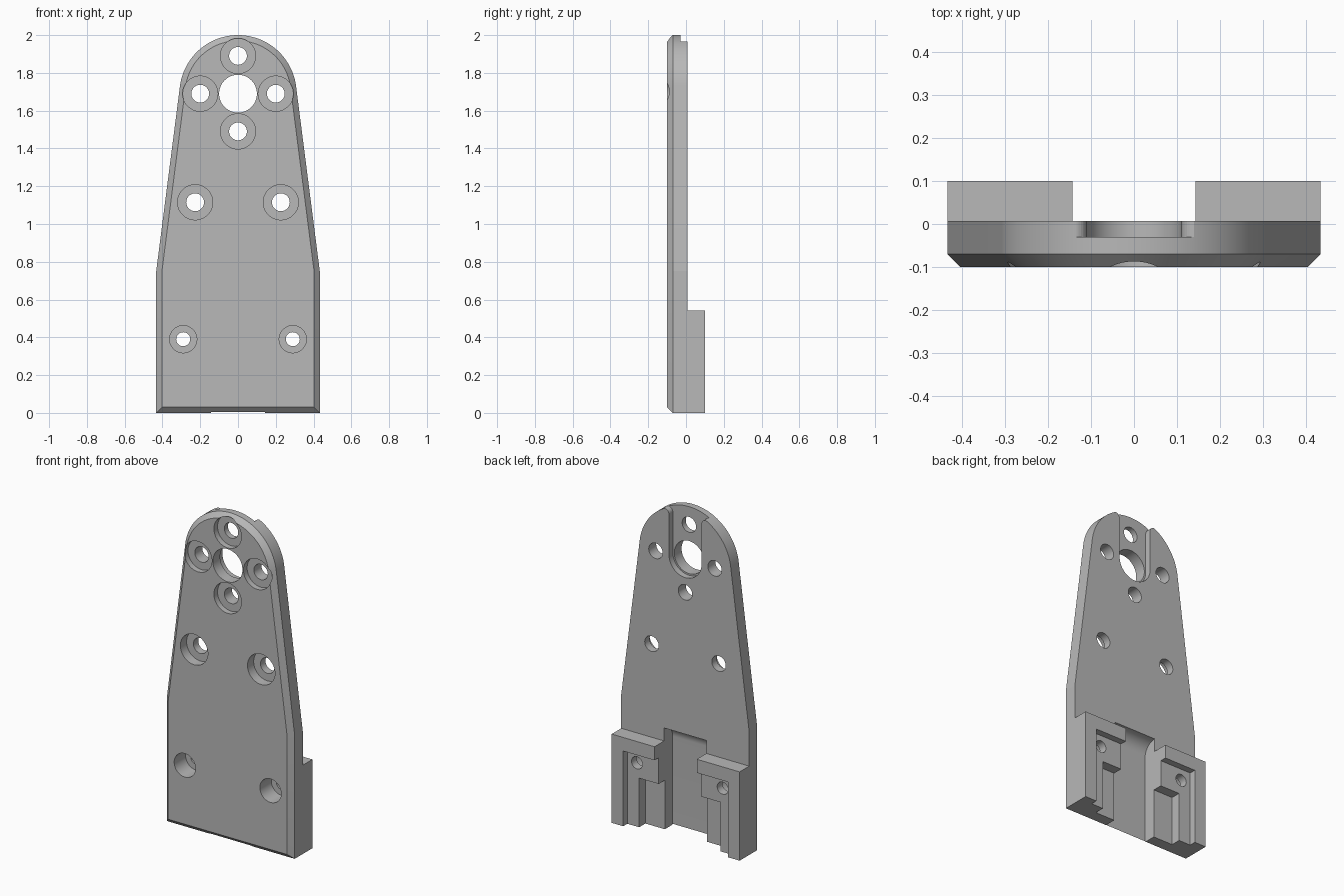
import bpy, bmesh, math
from mathutils import Vector

cube = bpy.data.objects.get("Cube")
if cube:
    bpy.data.objects.remove(cube, do_unlink=True)

grey = bpy.data.materials.new("plain grey")
grey.use_nodes = True
grey.diffuse_color = (0.48, 0.48, 0.48, 1)
grey.node_tree.nodes["Principled BSDF"].inputs["Base Color"].default_value = (0.48, 0.48, 0.48, 1)

FRONT, BACK, RAIL = -0.1, 0.0075, 0.1   # depths of the main faces
HALF, SHOULDER, HEAD_Z, HEAD_R = 0.433, 0.75, 1.69, 0.31
CHAMFER = 0.03


def loft(name, rings):
    """Closed solid through rings that have the same number of points."""
    bm = bmesh.new()
    loops = [[bm.verts.new(p) for p in ring] for ring in rings]
    bm.faces.new(loops[0])
    bm.faces.new(loops[-1])
    for a, b in zip(loops, loops[1:]):
        for i in range(len(a)):
            j = (i + 1) % len(a)
            bm.faces.new((a[i], a[j], b[j], b[i]))
    bmesh.ops.recalc_face_normals(bm, faces=bm.faces)
    mesh = bpy.data.meshes.new(name)
    bm.to_mesh(mesh)
    bm.free()
    obj = bpy.data.objects.new(name, mesh)
    bpy.context.collection.objects.link(obj)
    mesh.materials.append(grey)
    return obj


def prism_y(name, pts, y0, y1):
    return loft(name, [[(x, y, z) for x, z in pts] for y in (y0, y1)])


def box(name, x0, x1, y0, y1, z0, z1):
    return prism_y(name, [(x0, z0), (x1, z0), (x1, z1), (x0, z1)], y0, y1)


def arc(cx, cz, r, a0, a1, n):
    return [(cx + r * math.cos(a0 + (a1 - a0) * i / n),
             cz + r * math.sin(a0 + (a1 - a0) * i / n)) for i in range(n + 1)]


def cylinder_y(name, x, z, r, y0, y1):
    return prism_y(name, arc(x, z, r, 0, math.tau, 64)[:-1], y0, y1)


def combine(target, other, operation):
    mod = target.modifiers.new("combine", "BOOLEAN")
    mod.operation, mod.object, mod.solver = operation, other, "EXACT"
    bpy.ops.object.select_all(action="DESELECT")
    bpy.context.view_layer.objects.active = target
    target.select_set(True)
    bpy.ops.object.modifier_apply(modifier=mod.name)
    bpy.data.objects.remove(other, do_unlink=True)


def outline(inset):
    """Plate outline: straight foot, tapered sides tangent to a round head."""
    corner = Vector((HALF, SHOULDER - HEAD_Z))
    tilt = math.atan2(corner.y, corner.x) + math.acos(HEAD_R / corner.length)
    w = HALF - inset
    z = SHOULDER - inset * math.tan(tilt / 2)
    head = arc(0, HEAD_Z, HEAD_R - inset, tilt, math.pi - tilt, 48)
    return [(-w, inset), (w, inset), (w, z)] + head + [(-w, z)]


# Plate with a chamfered front rim
layers = ((CHAMFER, FRONT), (0, FRONT + CHAMFER), (0, BACK))
plate = loft("mounting_plate", [[(x, y, z) for x, z in outline(d)] for d, y in layers])

# Rear rails at the foot
for s in (-1, 1):
    xs = sorted((s * 0.143, s * HALF))
    combine(plate, box("rail", *xs, -0.02, RAIL, 0, 0.543), "UNION")

# Central channel between the rails, curving out of the plate at its top
profile = [(0.2, -0.1), (-0.075, -0.1)]
profile += arc(BACK, 0.54, 0.0825, math.pi, math.pi / 2, 16) + [(0.2, 0.6225)]
channel = loft("channel", [[(x, y, z) for y, z in profile] for x in (-0.143, 0.143)])
combine(plate, channel, "DIFFERENCE")

# Stepped pockets in the rails
for s in (-1, 1):
    for outer, floor, top in ((0.355, 0.06, 0.46), (0.275, 0.0, 0.3)):
        xs = sorted((s * 0.1, s * outer))
        combine(plate, box("pocket", *xs, floor, 0.2, -0.1, top), "DIFFERENCE")

# Open slot behind the head, flared at its mouth
flare = arc(0.14, 1.937, 0.03, math.pi, math.pi / 2, 8) + [(0.14, 2.1)]
slot = arc(0, HEAD_Z, 0.11, math.pi, math.tau, 32) + flare
slot += [(-x, z) for x, z in reversed(flare)]
combine(plate, prism_y("slot", slot, -0.03, 0.2), "DIFFERENCE")

# Shaft hole and counterbored screw holes: x, z, hole, bore, bore depth
combine(plate, cylinder_y("shaft_hole", 0, HEAD_Z, 0.1, -0.2, 0.2), "DIFFERENCE")
screws = [(0, HEAD_Z + 0.2, 0.047, 0.093, 0.035), (0, HEAD_Z - 0.2, 0.047, 0.093, 0.035)]
for s in (-1, 1):
    screws += [(s * 0.2, HEAD_Z, 0.047, 0.093, 0.035),
               (s * 0.227, 1.115, 0.047, 0.093, 0.06),
               (s * 0.29, 0.39, 0.037, 0.072, 0.11)]
for x, z, hole, bore, depth in screws:
    combine(plate, cylinder_y("bore", x, z, bore, -0.2, FRONT + depth), "DIFFERENCE")
    combine(plate, cylinder_y("hole", x, z, hole, -0.2, 0.2), "DIFFERENCE")

bpy.ops.object.select_all(action="DESELECT")
bpy.context.view_layer.objects.active = plate
plate.select_set(True)
bpy.ops.object.shade_smooth_by_angle(angle=math.radians(6.5))
